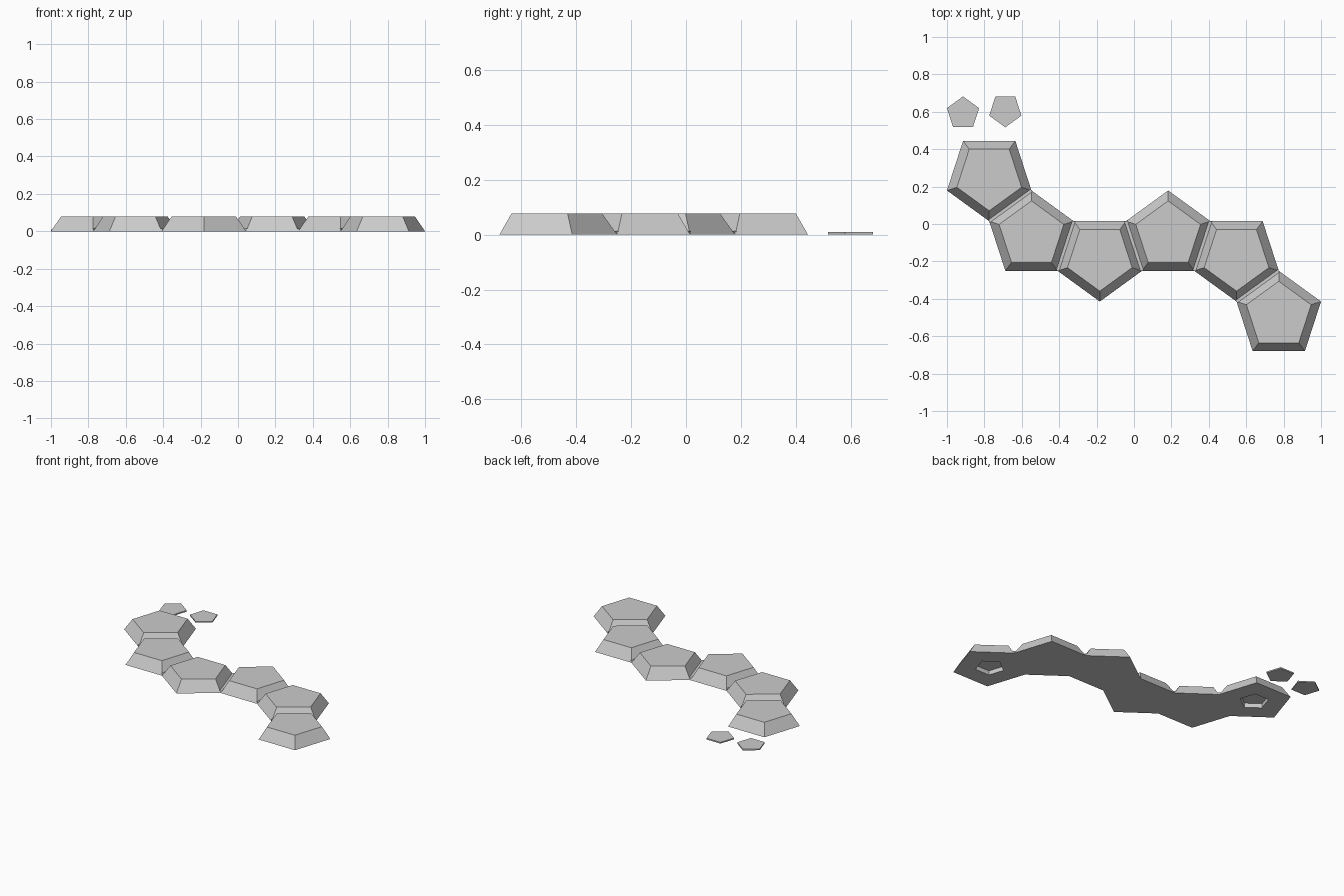
import bpy, bmesh, math
from mathutils import Matrix, Vector

old = bpy.data.objects.get("Cube")
if old:
    bpy.data.objects.remove(old, do_unlink=True)

SIDE = 0.2792                              # edge of a large pentagon
APO = SIDE / (2 * math.tan(math.pi / 5))   # centre to edge
RAD = SIDE / (2 * math.sin(math.pi / 5))   # centre to corner
HEIGHT, INSET = 0.078, 0.045               # panel height, bevel run
HINGE = 0.014                              # hinge web thickness
LID_RAD, LID_H = 0.0905, 0.009
POCKET_RAD, POCKET_D = 0.094, 0.03

grey = bpy.data.materials.new("plain grey")
grey.use_nodes = True
grey.diffuse_color = (0.6, 0.6, 0.6, 1)
grey.node_tree.nodes["Principled BSDF"].inputs["Base Color"].default_value = (0.6, 0.6, 0.6, 1)


def ring(bm, radius, z, inverted):
    start = -90 if inverted else 90
    return [bm.verts.new((radius * math.cos(math.radians(start + 72 * i)),
                          radius * math.sin(math.radians(start + 72 * i)), z)) for i in range(5)]


def bridge(bm, a, b):
    n = len(a)
    for i in range(n):
        j = (i + 1) % n
        bm.faces.new((a[i], a[j], b[j], b[i]))


def finish(bm, name, location, angle=0):
    bmesh.ops.recalc_face_normals(bm, faces=bm.faces)
    mesh = bpy.data.meshes.new(name)
    bm.to_mesh(mesh)
    bm.free()
    mesh.materials.append(grey)
    obj = bpy.data.objects.new(name, mesh)
    obj.location = location
    obj.rotation_euler.z = angle
    bpy.context.collection.objects.link(obj)


def pentagon(name, x, y, r_low, r_high, height, inverted, pocket=False):
    """Pentagonal frustum, optionally with a pocket sunk into its underside."""
    bm = bmesh.new()
    low, high = ring(bm, r_low, 0, inverted), ring(bm, r_high, height, inverted)
    bridge(bm, low, high)
    bm.faces.new(high)
    if pocket:
        mouth = ring(bm, POCKET_RAD, 0, inverted)
        roof = ring(bm, POCKET_RAD, POCKET_D, inverted)
        bridge(bm, low, mouth)
        bridge(bm, mouth, roof)
        bm.faces.new(roof)
    else:
        bm.faces.new(low)
    finish(bm, name, (x, y, 0))


def hinge(name, x, y, angle):
    """Wedge-shaped web filling the bottom of the groove between two panels."""
    bm = bmesh.new()
    half = HINGE * INSET / HEIGHT
    ends = [[bm.verts.new((px, py, pz)) for px, pz in ((0, 0), (half, HINGE), (-half, HINGE))]
            for py in (-SIDE / 2, SIDE / 2)]
    bridge(bm, *ends)
    bm.faces.new(ends[0])
    bm.faces.new(ends[1])
    finish(bm, name, (x, y, 0), angle)


# Chain of six panels, each joined edge to edge with the next
x, y = -1 + RAD * math.cos(math.radians(18)), 0.2526
top_rad = (APO - INSET) / math.cos(math.pi / 5)
steps = [-54, -18, 18, -18, -54]
flips = [True, False, True, False, True, False]
for i, inverted in enumerate(flips):
    pentagon(f"panel_{i + 1}", x, y, RAD, top_rad, HEIGHT, inverted, pocket=i in (0, 5))
    if i < 5:
        a = math.radians(steps[i])
        dx, dy = APO * math.cos(a), APO * math.sin(a)
        hinge(f"hinge_{i + 1}", x + dx, y + dy, a)
        x, y = x + 2 * dx, y + 2 * dy

# Two loose lids for the pockets
pentagon("pocket_lid_1", -0.914, 0.5915, LID_RAD, LID_RAD, LID_H, False)
pentagon("pocket_lid_2", -0.688, 0.6075, LID_RAD, LID_RAD, LID_H, True)
